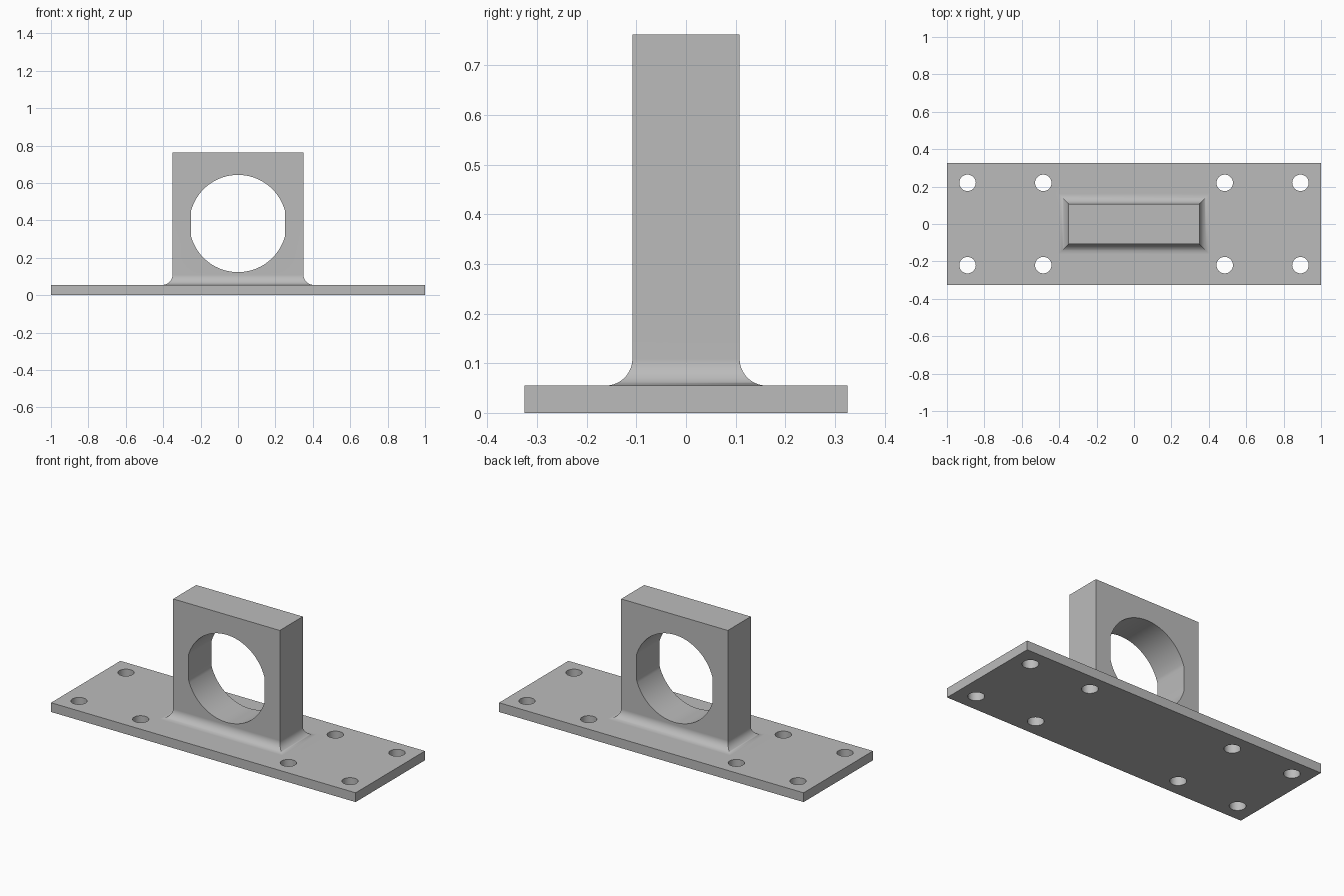
import bpy, bmesh
from math import sin, cos, pi, acos
from mathutils import Matrix

cube = bpy.data.objects.get("Cube")
if cube:
    bpy.data.objects.remove(cube, do_unlink=True)

PLATE_X, PLATE_Y, PLATE_Z = 1.0, 0.325, 0.055
BLOCK_X, BLOCK_Y, TOP = 0.35, 0.108, 0.762
FILLET, STEPS = 0.054, 12
BORE_R, BORE_Z, BORE_FLAT = 0.26, 0.383, 0.25
BOLT_R, BOLT_Y = 0.044, 0.22

steel = bpy.data.materials.new("grey_steel")
steel.use_nodes = True
grey = (0.5, 0.5, 0.5, 1)
steel.diffuse_color = grey
steel.node_tree.nodes["Principled BSDF"].inputs["Base Color"].default_value = grey


def make_object(name, bm):
    bmesh.ops.recalc_face_normals(bm, faces=bm.faces)
    mesh = bpy.data.meshes.new(name)
    bm.to_mesh(mesh)
    bm.free()
    mesh.materials.append(steel)
    obj = bpy.data.objects.new(name, mesh)
    bpy.context.collection.objects.link(obj)
    return obj


# Plate, mitred fillet and upright block as one stack of rectangles
levels = [(PLATE_X, PLATE_Y, 0), (PLATE_X, PLATE_Y, PLATE_Z)]
for i in range(STEPS + 1):
    a = pi / 2 * i / STEPS
    out = FILLET * (1 - sin(a))
    levels.append((BLOCK_X + out, BLOCK_Y + out, PLATE_Z + FILLET * (1 - cos(a))))
levels.append((BLOCK_X, BLOCK_Y, TOP))

bm = bmesh.new()
corners = [(-1, -1), (1, -1), (1, 1), (-1, 1)]
rings = [[bm.verts.new((sx * x, sy * y, z)) for sx, sy in corners] for x, y, z in levels]
for low, high in zip(rings, rings[1:]):
    for i in range(4):
        j = (i + 1) % 4
        bm.faces.new((low[i], low[j], high[j], high[i]))
bm.faces.new(rings[0])
bm.faces.new(rings[-1])
bracket = make_object("mounting_bracket", bm)

# Cutters: round bore with flattened sides, and the bolt holes
bm = bmesh.new()
start = acos(BORE_FLAT / BORE_R)
arc = [start + (pi - 2 * start) * i / 32 for i in range(33)]
angles = arc + [a + pi for a in arc]
outline = [bm.verts.new((BORE_R * cos(a), -0.3, BORE_Z + BORE_R * sin(a))) for a in angles]
face = bm.faces.new(outline)
extruded = bmesh.ops.extrude_face_region(bm, geom=[face], use_keep_orig=True)
moved = [v for v in extruded["geom"] if isinstance(v, bmesh.types.BMVert)]
bmesh.ops.translate(bm, verts=moved, vec=(0, 0.6, 0))
for x in (-0.89, -0.485, 0.485, 0.89):
    for y in (-BOLT_Y, BOLT_Y):
        bmesh.ops.create_cone(bm, cap_ends=True, segments=32, radius1=BOLT_R, radius2=BOLT_R,
                              depth=0.2, matrix=Matrix.Translation((x, y, PLATE_Z / 2)))
cutter = make_object("hole_cutter", bm)
cutter.hide_render = True

# Cut the holes, then shade curved faces smooth
cut = bracket.modifiers.new("holes", 'BOOLEAN')
cut.operation = 'DIFFERENCE'
cut.solver = 'EXACT'
cut.object = cutter
bpy.ops.object.select_all(action='DESELECT')
bracket.select_set(True)
bpy.context.view_layer.objects.active = bracket
bpy.ops.object.modifier_apply(modifier=cut.name)
bpy.data.objects.remove(cutter, do_unlink=True)
bpy.ops.object.shade_smooth_by_angle(angle=pi / 6)
normals = bracket.modifiers.new("flat_plane_normals", 'WEIGHTED_NORMAL')
normals.keep_sharp = True
